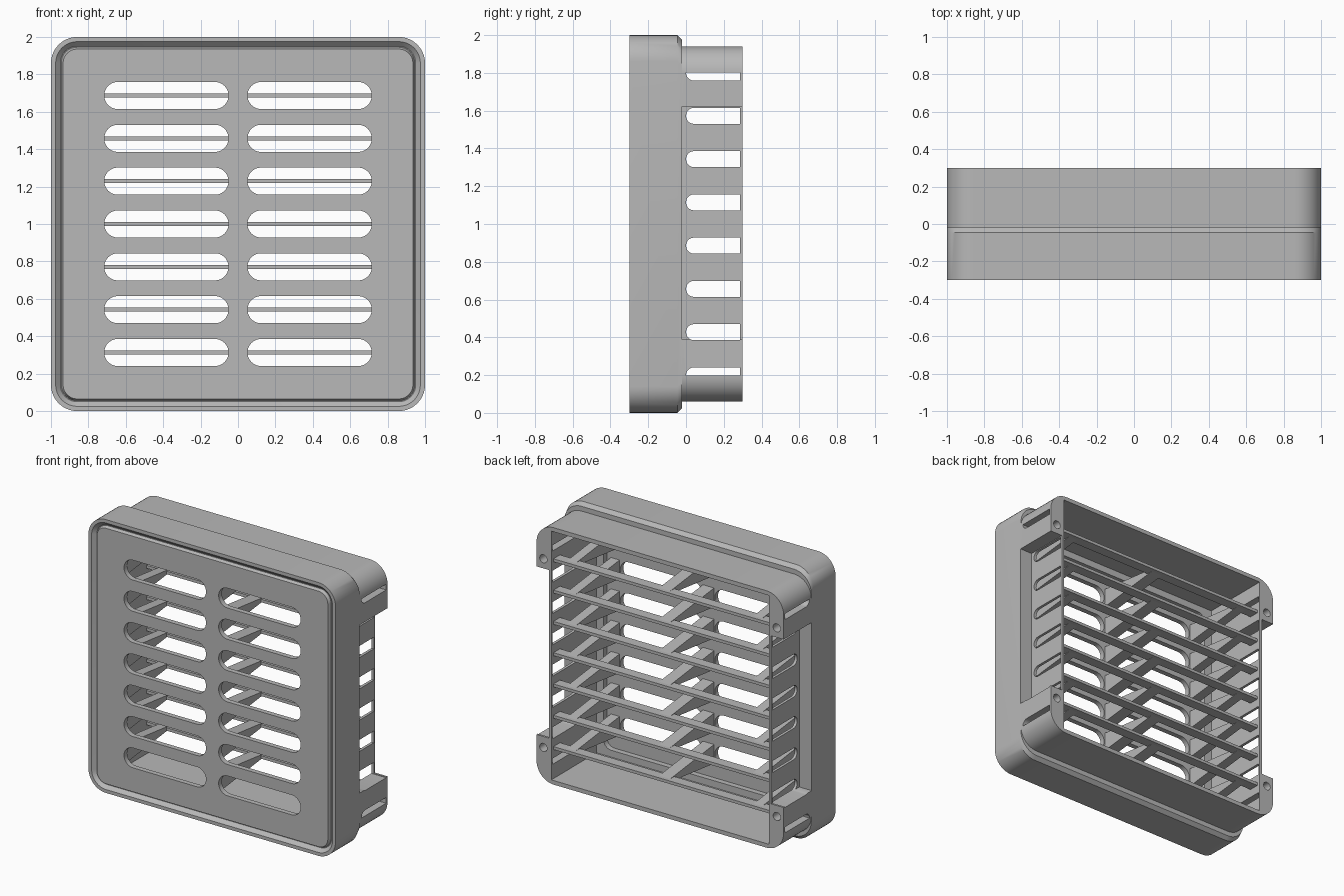
import bpy, bmesh, math

cube = bpy.data.objects.get("Cube")
if cube:
    bpy.data.objects.remove(cube, do_unlink=True)

grey = bpy.data.materials.new("grey_plastic")
grey.use_nodes = True
grey.diffuse_color = (0.48, 0.48, 0.48, 1)
grey.node_tree.nodes["Principled BSDF"].inputs["Base Color"].default_value = grey.diffuse_color

PITCH = 0.229
LOUVRE_Z = [1 + PITCH * i for i in range(-3, 4)]


def arc(cx, cy, r, start, end, n=10):
    return [(cx + r * math.cos(math.radians(start + (end - start) * i / n)),
             cy + r * math.sin(math.radians(start + (end - start) * i / n))) for i in range(n + 1)]


def rounded_rect(hx, hz, r):
    return (arc(hx - r, hz - r, r, 0, 90) + arc(r - hx, hz - r, r, 90, 180)
            + arc(r - hx, r - hz, r, 180, 270) + arc(hx - r, r - hz, r, 270, 360))


def loft(bm, rings):
    """Skin closed rings of equal length and cap both ends."""
    loops = [[bm.verts.new(p) for p in ring] for ring in rings]
    for a, b in zip(loops, loops[1:]):
        for i in range(len(a)):
            j = (i + 1) % len(a)
            bm.faces.new((a[i], a[j], b[j], b[i]))
    bm.faces.new(loops[0][::-1])
    bm.faces.new(loops[-1])


def box(bm, x0, x1, y0, y1, z0, z1):
    loft(bm, [[(x0, y, z0), (x1, y, z0), (x1, y, z1), (x0, y, z1)] for y in (y0, y1)])


def finish(name, bm):
    bmesh.ops.recalc_face_normals(bm, faces=bm.faces)
    mesh = bpy.data.meshes.new(name)
    bm.to_mesh(mesh)
    bm.free()
    mesh.materials.append(grey)
    obj = bpy.data.objects.new(name, mesh)
    bpy.context.collection.objects.link(obj)
    return obj


def activate(obj):
    bpy.ops.object.select_all(action="DESELECT")
    obj.select_set(True)
    bpy.context.view_layer.objects.active = obj


def cut(obj, bm):
    cutter = finish("cutter", bm)
    cutter.hide_render = True
    mod = obj.modifiers.new("cut", "BOOLEAN")
    mod.operation = "DIFFERENCE"
    mod.solver = "EXACT"
    mod.object = cutter
    activate(obj)
    bpy.ops.object.modifier_apply(modifier=mod.name)
    bpy.data.objects.remove(cutter, do_unlink=True)


# Housing: rear box, chamfered flange, front lip, groove and front panel
sections = [
    (1, 0.94, 0.14, 0.3), (1, 0.94, 0.14, -0.02), (1, 0.975, 0.14, -0.02),
    (1, 1, 0.14, -0.045), (1, 1, 0.14, -0.3), (0.975, 0.975, 0.115, -0.3),
    (0.95, 0.95, 0.09, -0.275), (0.945, 0.945, 0.085, -0.275), (0.935, 0.935, 0.075, -0.297),
]
bm = bmesh.new()
loft(bm, [[(x, y, z + 1) for x, z in rounded_rect(hx, hz, r)] for hx, hz, r, y in sections])
housing = finish("housing", bm)

# Hollow interior, with a shallower step around the panel back
bm = bmesh.new()
box(bm, -0.88, 0.88, -0.22, 0.4, 0.09, 1.91)
cut(housing, bm)
bm = bmesh.new()
loft(bm, [[(x, y, z + 1) for x, z in rounded_rect(0.82, 0.86, 0.06)] for y in (-0.26, 0)])
cut(housing, bm)

# Front ventilation slots
bm = bmesh.new()
for z in LOUVRE_Z:
    for side in (-1, 1):
        mid, half, r = side * 0.383, 0.332, 0.0725
        profile = [(mid + x, z + dz) for x, dz in rounded_rect(half, r, r * 0.999)]
        loft(bm, [[(x, y, pz) for x, pz in profile] for y in (-0.4, -0.1)])
cut(housing, bm)

# Recesses in both sides
bm = bmesh.new()
for x0, x1 in ((0.9, 1.1), (-1.1, -0.9)):
    box(bm, x0, x1, -0.025, 0.4, 0.39, 1.62)
cut(housing, bm)

# Side slots: round at the front, square at the rear; end ones are cut short
bm = bmesh.new()
for i in range(8):
    z = 1 + PITCH * (i - 3.5)
    r = 0.0425
    profile = arc(r, z, r, 90, 270) + [(0.285, z - r), (0.285, z + r)]
    if i == 0:
        profile = [(y, max(pz, z)) for y, pz in arc(r, z, r, 90, 180)] + [(0.285, z), (0.285, z + r)]
    if i == 7:
        profile = arc(r, z, r, 180, 270) + [(0.285, z - r), (0.285, z)]
    loft(bm, [[(x, y, pz) for y, pz in profile] for x in (-1.1, 1.1)])
cut(housing, bm)

# Screw holes in the rear corners
bm = bmesh.new()
for x in (-0.945, 0.945):
    for z in (0.31, 1.69):
        ring = arc(x, z, 0.03, 0, 360, 20)[:-1]
        loft(bm, [[(px, y, pz) for px, pz in ring] for y in (0.1, 0.4)])
cut(housing, bm)

activate(housing)
bpy.ops.object.shade_smooth_by_angle(angle=math.radians(30))

# Thin horizontal louvre bars across the back
bm = bmesh.new()
for z in LOUVRE_Z:
    box(bm, -0.885, 0.885, 0.2, 0.275, z - 0.011, z + 0.011)
finish("louvre_bars", bm)

# Wedge ribs tapering from the panel to each bar
bm = bmesh.new()
for z in LOUVRE_Z:
    for x0, x1 in ((-0.045, 0.045), (-0.79, -0.72), (0.72, 0.79)):
        loft(bm, [[(x0, y, z - h), (x1, y, z - h), (x1, y, z + h), (x0, y, z + h)]
                  for y, h in ((-0.265, 0.07), (0.25, 0.0105))])
finish("louvre_ribs", bm)
